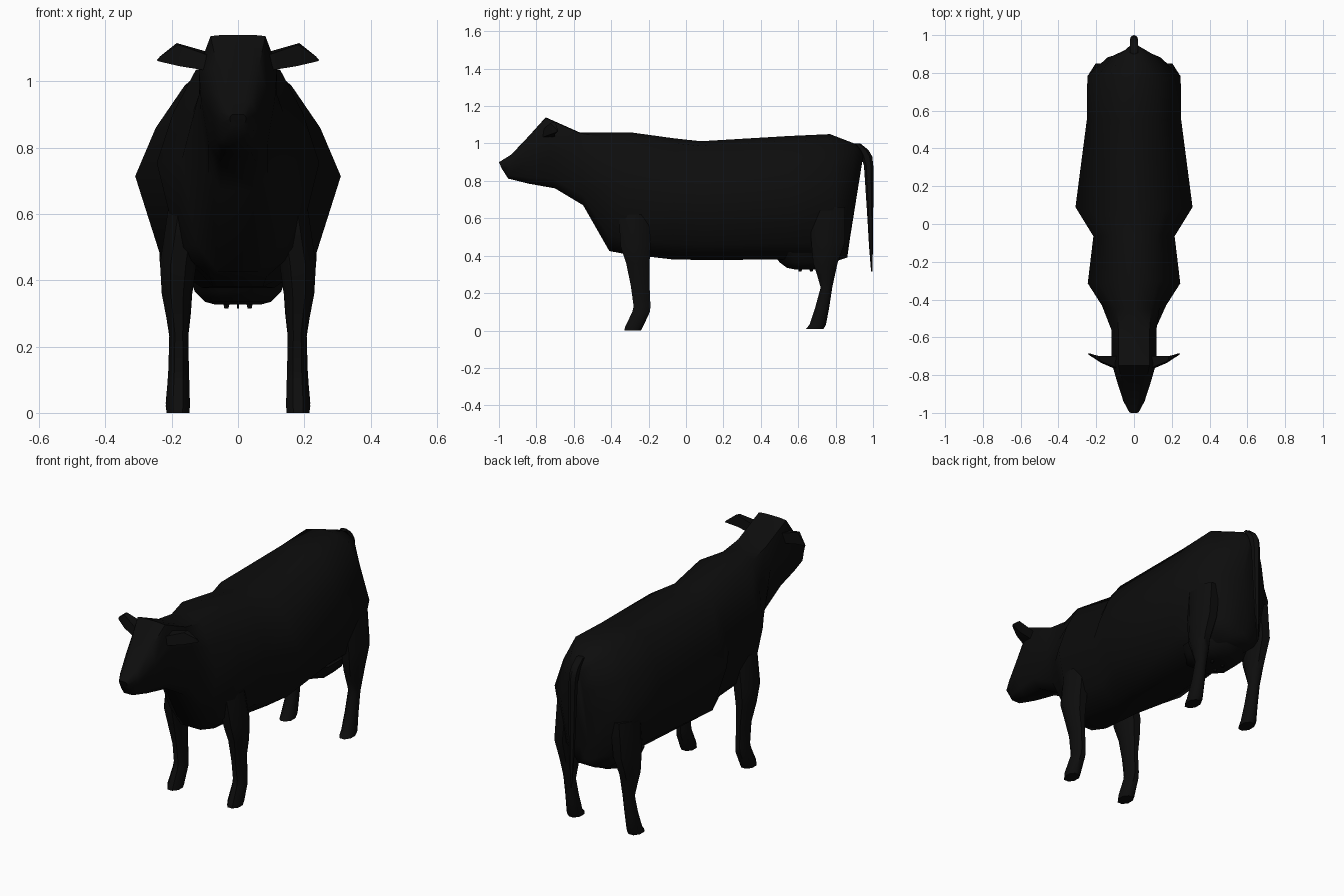
import bpy
import bmesh
import math

if "Cube" in bpy.data.objects:
    bpy.data.objects.remove(bpy.data.objects["Cube"], do_unlink=True)

black = bpy.data.materials.new("black hide")
black.use_nodes = True
colour = (0.004, 0.004, 0.004, 1)
black.diffuse_color = colour
black.node_tree.nodes["Principled BSDF"].inputs["Base Color"].default_value = colour


def loft(name, rings, angle=50):
    """Skin closed rings of equal length and cap both ends."""
    bm = bmesh.new()
    loops = [[bm.verts.new(p) for p in ring] for ring in rings]
    for a, b in zip(loops, loops[1:]):
        for i in range(len(a)):
            j = (i + 1) % len(a)
            bm.faces.new((a[i], a[j], b[j], b[i]))
    bm.faces.new(loops[0])
    bm.faces.new(loops[-1])
    bmesh.ops.recalc_face_normals(bm, faces=bm.faces)
    mesh = bpy.data.meshes.new(name)
    bm.to_mesh(mesh)
    bm.free()
    mesh.materials.append(black)
    mesh.shade_smooth()
    mesh.set_sharp_from_angle(angle=math.radians(angle))
    obj = bpy.data.objects.new(name, mesh)
    bpy.context.collection.objects.link(obj)
    return obj


def mirrored(points, side):
    return [(side * x, y, z) for x, y, z in points]


def trunk_ring(top, bottom, width, shape):
    """Symmetric cross-section between a top and a bottom point (y, z)."""
    half = []
    for w, h in shape:
        y = bottom[0] + (top[0] - bottom[0]) * h
        z = bottom[1] + (top[1] - bottom[1]) * h
        half.append((width * w, y, z))
    return half + mirrored(reversed(half), -1)


def flat_ring(z, y0, y1, x0, x1, sides=8):
    """Horizontal rounded cross-section filling a rectangle."""
    cx, cy = (x0 + x1) / 2, (y0 + y1) / 2
    reach = 1 / math.cos(math.pi / sides)
    ring = []
    for i in range(sides):
        a = (i + 0.5) * math.tau / sides
        ring.append((cx + (x1 - x0) / 2 * reach * math.cos(a),
                     cy + (y1 - y0) / 2 * reach * math.sin(a), z))
    return ring


# Body, neck and head in one skin: top point, bottom point, half width
body_shape = [(.12, 1), (.52, .96), (.8, .76), (1, .53), (.74, .13), (.35, 0)]
head_shape = [(.35, 1), (.7, .99), (1, .74), (.95, .5), (.75, .13), (.45, 0)]
trunk = [
    ((.95, .95), (.865, .42), .035),
    ((.90, 1.0), (.862, .39), .14),
    ((.77, 1.05), (.80, .37), .247),
    ((.55, 1.04), (.55, .38), .25),
    ((.08, 1.012), (.10, .377), .31),
    ((-.06, 1.027), (-.07, .38), .215),
    ((-.30, 1.06), (-.33, .41), .245),
    ((-.45, 1.06), (-.41, .425), .17),
]
head = [
    ((-.57, 1.06), (-.55, .67), .118),
    ((-.75, 1.14), (-.70, .76), .118),
    ((-.84, 1.04), (-.84, .785), .088),
    ((-.935, .94), (-.95, .812), .056),
    ((-1.0, .90), (-.985, .865), .025),
]
loft("body", [trunk_ring(*s, body_shape) for s in trunk]
     + [trunk_ring(*s, head_shape) for s in head])

# Legs: height, back-to-front extent, inner and outer side
front_leg = [
    (.62, -.36, -.20, .10, .21), (.45, -.35, -.19, .125, .235),
    (.36, -.32, -.195, .138, .23), (.24, -.295, -.195, .15, .207),
    (.13, -.28, -.19, .148, .21), (.10, -.287, -.193, .147, .212),
    (.02, -.325, -.23, .145, .218), (0, -.33, -.24, .147, .215),
]
hind_leg = [
    (.66, .66, .85, .10, .225), (.47, .67, .85, .12, .237),
    (.36, .68, .81, .138, .228), (.30, .70, .797, .142, .218),
    (.23, .72, .782, .15, .207), (.12, .69, .765, .148, .21),
    (.03, .66, .748, .145, .218), (.008, .64, .735, .147, .215),
]
for side, label in ((1, "left"), (-1, "right")):
    for leg_name, sections in (("front_leg", front_leg), ("hind_leg", hind_leg)):
        loft(f"{label}_{leg_name}",
             [mirrored(flat_ring(*s), side) for s in sections])

    # Ears: thin blades swept out and back
    root = [(.08, -.775, 1.03), (.08, -.765, 1.075), (.08, -.70, 1.085), (.08, -.70, 1.03)]
    middle = [(.175, -.735, 1.045), (.18, -.725, 1.11), (.185, -.70, 1.115), (.18, -.70, 1.05)]
    tip = [(.24, -.692, 1.06), (.235, -.69, 1.075), (.235, -.685, 1.075), (.245, -.685, 1.063)]
    loft(f"{label}_ear", [mirrored(r, side) for r in (root, middle, tip)], 30)

# Udder with four small teats
udder = [(.42, .46, .84, -.15, .15), (.365, .50, .80, -.13, .13),
         (.335, .54, .75, -.10, .10), (.327, .58, .70, -.07, .07)]
loft("udder", [flat_ring(*s) for s in udder])
for x in (-.035, .035):
    for y in (.61, .67):
        loft("teat", [flat_ring(z, y - r, y + r, x - r, x + r, 6)
                      for z, r in ((.34, .012), (.315, .006))])

# Tail: hangs from the rump and tapers to a point
tail = [(1.0, .90, .93, .02), (.965, .925, .972, .02), (.93, .94, .992, .02),
        (.88, .955, .998, .019), (.60, .972, .999, .015),
        (.45, .98, .998, .01), (.315, .99, .996, .003)]
loft("tail", [flat_ring(z, y0, y1, -r, r, 6) for z, y0, y1, r in tail])
